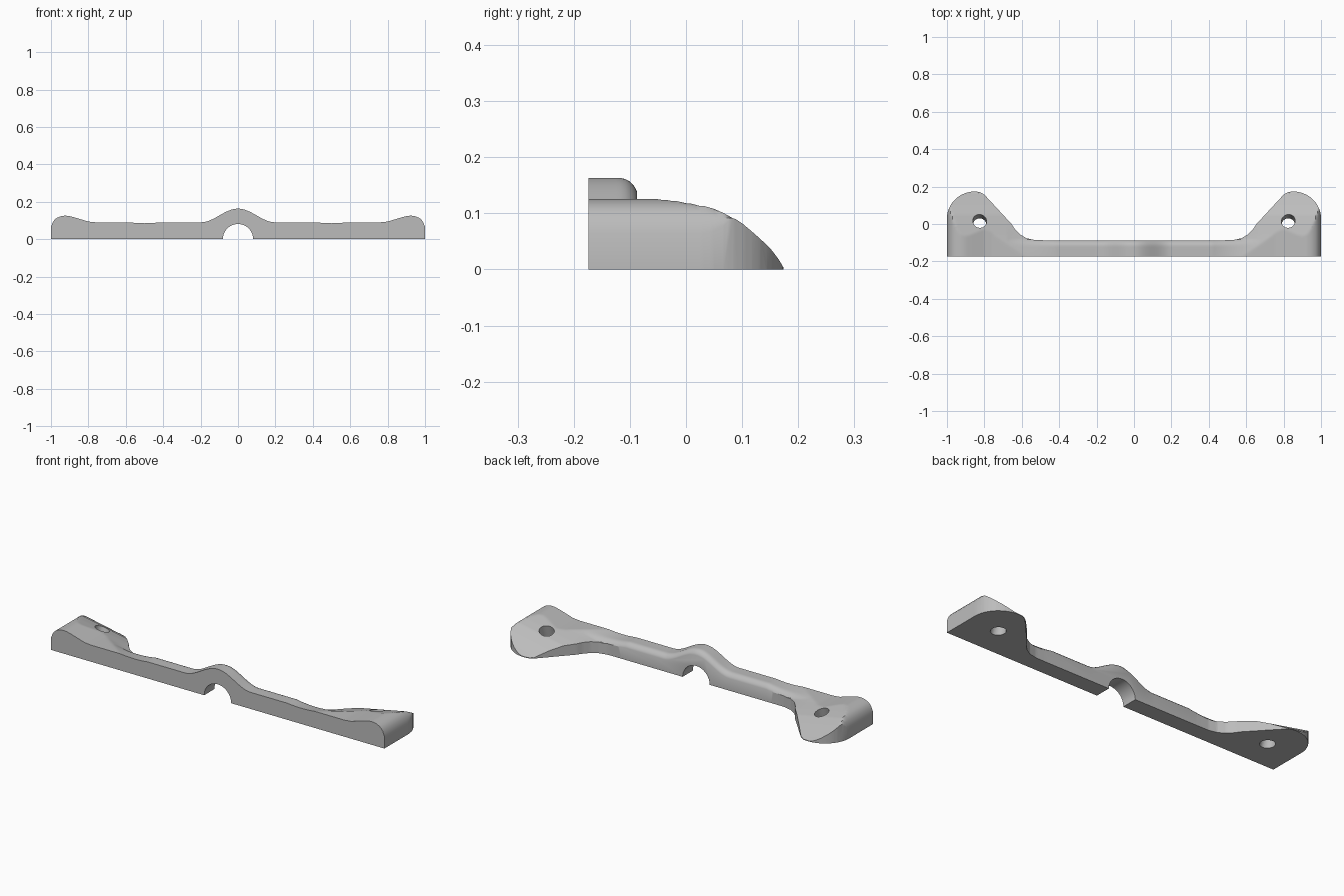
import bpy, bmesh, math
from mathutils import Matrix

cube = bpy.data.objects.get("Cube")
if cube:
    bpy.data.objects.remove(cube, do_unlink=True)

grey = bpy.data.materials.new("light_grey")
grey.use_nodes = True
COLOR = (0.5, 0.5, 0.5, 1)
grey.diffuse_color = COLOR
grey.node_tree.nodes["Principled BSDF"].inputs["Base Color"].default_value = COLOR


def make_object(name, bm, helper=False):
    bmesh.ops.recalc_face_normals(bm, faces=bm.faces[:])
    mesh = bpy.data.meshes.new(name)
    bm.to_mesh(mesh)
    bm.free()
    mesh.materials.append(grey)
    obj = bpy.data.objects.new(name, mesh)
    bpy.context.collection.objects.link(obj)
    if helper:
        obj.hide_render = True
        obj.hide_set(True)
    return obj


def lookup(points, t):
    """Piecewise linear profile."""
    if t <= points[0][0]:
        return points[0][1]
    for (a, u), (b, v) in zip(points, points[1:]):
        if t <= b:
            return u + (v - u) * (t - a) / (b - a)
    return points[-1][1]


# Height profiles: raised lobe at each end, and fall of the tab to the back
LOBE = [(0.76, 0.09), (0.8, 0.094), (0.87, 0.115), (0.9, 0.123), (0.925, 0.126),
        (0.95, 0.122), (0.97, 0.113), (0.985, 0.1), (0.995, 0.083), (1.0, 0.065)]
FALL = [(-0.174, 0.16), (-0.06, 0.128), (0, 0.114), (0.05, 0.1),
        (0.1, 0.072), (0.15, 0.037), (0.18, 0.01)]
BAR_BACK, ROUND = -0.087, 0.032


def top_height(x, y):
    x = abs(x)
    z = lookup(LOBE, x)
    if x < 0.2:
        z += 0.073 * math.cos(math.pi * x / 0.4) ** 2
    d = min(max(y - BAR_BACK + ROUND, 0), ROUND)
    bar = z - ROUND + math.sqrt(ROUND ** 2 - d ** 2)
    tab = min(z, lookup(FALL, y) + 0.2 * (x - 0.93))
    t = min(max((x - 0.42) / 0.26, 0), 1)
    return max(bar + (tab - bar) * t, 0.003)


# Sculpted body as a closed grid
NX, NY = 206, 48
bm = bmesh.new()
top, low = [], []
for i in range(NX + 1):
    x = 1.03 * (2 * i / NX - 1)
    ys = [-0.2 + 0.4 * j / NY for j in range(NY + 1)]
    top.append([bm.verts.new((x, y, top_height(x, y))) for y in ys])
    low.append([bm.verts.new((x, y, 0)) for y in ys])
for i in range(NX):
    for j in range(NY):
        for g in (top, low):
            bm.faces.new((g[i][j], g[i + 1][j], g[i + 1][j + 1], g[i][j + 1]))
    for j in (0, NY):
        bm.faces.new((low[i][j], low[i + 1][j], top[i + 1][j], top[i][j]))
for i in (0, NX):
    for j in range(NY):
        bm.faces.new((low[i][j], low[i][j + 1], top[i][j + 1], top[i][j]))
body = make_object("mounting_strap", bm)

# Plan outline, mirrored left to right
half = [(1.0, -0.174), (1.0, 0.03)]
half += [(0.85 + 0.15 * math.cos(a), 0.03 + 0.144 * math.sin(a))
         for a in [math.pi / 2 * k / 12 for k in range(1, 13)]]
half += [(0.825, 0.171), (0.8, 0.157), (0.655, 0.0), (0.638, -0.025), (0.61, -0.055),
         (0.575, -0.076), (0.53, -0.086), (0.48, BAR_BACK)]
outline = half + [(-x, y) for x, y in reversed(half)]
bm = bmesh.new()
face = bm.faces.new([bm.verts.new((x, y, -0.1)) for x, y in outline])
up = bmesh.ops.extrude_face_region(bm, geom=[face])["geom"]
bmesh.ops.translate(bm, vec=(0, 0, 0.4), verts=[v for v in up if isinstance(v, bmesh.types.BMVert)])
plan = make_object("plan_cutter", bm, True)


def cylinder(name, radius, depth, matrix):
    bm = bmesh.new()
    bmesh.ops.create_cone(bm, cap_ends=True, segments=48, radius1=radius,
                          radius2=radius, depth=depth, matrix=matrix)
    return make_object(name, bm, True)


# Pipe arch and the two screw holes
cutters = [(plan, "INTERSECT")]
cutters.append((cylinder("arch_cutter", 0.081, 1, Matrix.Rotation(math.pi / 2, 4, "X")), "DIFFERENCE"))
for side, label in ((1, "left"), (-1, "right")):
    m = Matrix.Translation((side * 0.825, 0.005, 0.05)) @ Matrix.Rotation(math.radians(-15), 4, "X")
    cutters.append((cylinder(label + "_hole_cutter", 0.037, 0.5, m), "DIFFERENCE"))
for cutter, operation in cutters:
    mod = body.modifiers.new(cutter.name, "BOOLEAN")
    mod.operation = operation
    mod.solver = "EXACT"
    mod.object = cutter

# Apply the cuts and remove the helpers
bpy.ops.object.select_all(action="DESELECT")
body.select_set(True)
bpy.context.view_layer.objects.active = body
for mod in list(body.modifiers):
    bpy.ops.object.modifier_apply(modifier=mod.name)
for cutter, _ in cutters:
    bpy.data.objects.remove(cutter, do_unlink=True)
bpy.ops.object.shade_smooth_by_angle(angle=math.radians(30))
